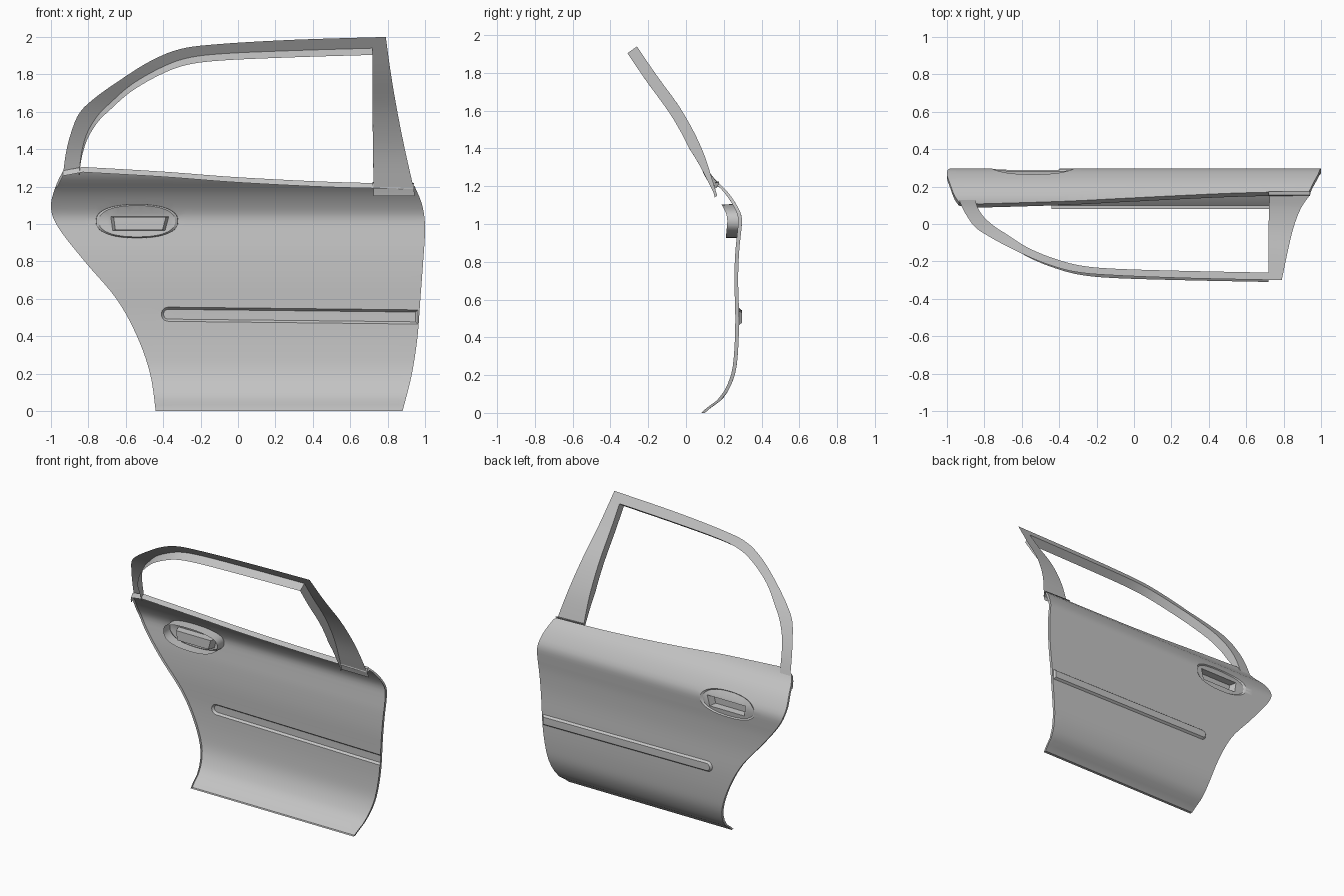
import bpy, bmesh, math
from mathutils import Vector
from mathutils.geometry import delaunay_2d_cdt

if "Cube" in bpy.data.objects:
    bpy.data.objects.remove(bpy.data.objects["Cube"])

grey = bpy.data.materials.new("plain grey")
grey.use_nodes = True
grey.diffuse_color = (0.55, 0.55, 0.55, 1)
grey.node_tree.nodes["Principled BSDF"].inputs["Base Color"].default_value = grey.diffuse_color


def smooth(pts, n=5):
    """Catmull-Rom curve through the points."""
    pts = [Vector(p) for p in pts]
    out = []
    for i in range(len(pts) - 1):
        a, b, c, d = pts[max(i - 1, 0)], pts[i], pts[i + 1], pts[min(i + 2, len(pts) - 1)]
        for k in range(n):
            t = k / n
            out.append(b + (c - a) * t / 2 + (a * 2 - b * 5 + c * 4 - d) * t * t / 2
                       + (b * 3 - a - c * 3 + d) * t ** 3 / 2)
    return out + [pts[-1]]


def lookup(curve, z):
    for a, b in zip(curve, curve[1:]):
        if z <= b[0]:
            return a[1] + (b[1] - a[1]) * max(0, (z - a[0]) / (b[0] - a[0]))
    return curve[-1][1]


def finish(name, bm, angle=30):
    me = bpy.data.meshes.new(name)
    bm.to_mesh(me)
    bm.free()
    me.materials.append(grey)
    ob = bpy.data.objects.new(name, me)
    bpy.context.collection.objects.link(ob)
    bpy.ops.object.select_all(action='DESELECT')
    ob.select_set(True)
    bpy.context.view_layer.objects.active = ob
    bpy.ops.object.shade_smooth_by_angle(angle=math.radians(angle))
    return ob


def loft(name, rows, closed=False, cap=False):
    """Skin consecutive rows of equal length."""
    bm = bmesh.new()
    rings = [[bm.verts.new(p) for p in r] for r in rows]
    n = len(rings[0])
    for a, b in zip(rings, rings[1:]):
        for i in range(n if closed else n - 1):
            j = (i + 1) % n
            bm.faces.new((a[i], a[j], b[j], b[i]))
    if cap:
        bm.faces.new(rings[-1])
    return finish(name, bm)


# Cross-sections as (height, depth)
panel_section = smooth([(0, .10), (.02, .12), (.05, .165), (.1, .213), (.2, .258), (.32, .275),
                        (.5, .281), (.7, .276), (.85, .281), (.95, .291), (1.03, .296),
                        (1.09, .274), (1.17, .22), (1.25, .14), (1.32, .10)])
window_section = smooth([(1.13, .17), (1.2, .15), (1.4, .083), (1.6, -.022), (1.8, -.165), (2, -.3)])

# Outline of the door skin
left_edge = smooth([(-.44, 0), (-.47, .2), (-.54, .4), (-.65, .6), (-.82, .8), (-.96, .98),
                    (-1, 1.09), (-.975, 1.2), (-.935, 1.285)])
top_edge = smooth([(-.83, 1.305), (-.4, 1.28), (0, 1.25), (.5, 1.225), (.935, 1.215)])
right_edge = smooth([(.945, 1.2), (.985, 1.1), (1, .98), (.99, .8), (.975, .6), (.96, .4), (.93, .2), (.88, 0)])
outline = left_edge + top_edge + right_edge

# Moulding and handle contours
TRIM_X, TRIM_END, TRIM_R, BEVEL = -.372, .962, .038, .012
HANDLE = Vector((-.54, 1.015))


def trim_mid(x):
    return .5135 - .011 * x


def trim_contour(inset):
    r = TRIM_R - inset
    end = TRIM_END - inset
    pts = [Vector((end, trim_mid(end) + r))]
    for k in range(13):
        a = math.pi * (.5 + k / 12)
        pts.append(Vector((TRIM_X + r * math.cos(a), trim_mid(TRIM_X) + r * math.sin(a))))
    return pts + [Vector((end, trim_mid(end) - r))]


def oval(scale, n=40):
    pts = []
    for k in range(n):
        c, s = math.cos(k * math.tau / n), math.sin(k * math.tau / n)
        pts.append(HANDLE + scale * Vector((.22 * math.copysign(abs(c) ** .85, c),
                                            .09 * math.copysign(abs(s) ** .85, s))))
    return pts


slot = [Vector(p) for p in ((-.67, .965), (-.39, .965), (-.37, 1.04), (-.68, 1.04))]


def relief(x, z):
    """Raised moulding and slightly sunken handle plate."""
    edge = min(TRIM_R - math.hypot(min(x - TRIM_X, 0), z - trim_mid(x)), TRIM_END - x)
    lift = .015 * min(1, max(0, edge / BEVEL))
    o = (abs(x - HANDLE.x) / .22) ** 2.35 + (abs(z - HANDLE.y) / .09) ** 2.35
    return lift - .01 * min(1, max(0, (1 - o ** .425) / .07))


def skin_y(x, z):
    return lookup(panel_section, z) + relief(x, z)


# Door skin: triangulated sheet with the contours worked into it
points, edges = [], []
for loop in (outline, trim_contour(0), trim_contour(BEVEL), oval(1), oval(.93), slot):
    s, n = len(points), len(loop)
    points += loop
    edges += [(s + i, s + (i + 1) % n) for i in range(n)]
points += [Vector((-1 + .06 * i, .008 + .025 * j)) for i in range(34) for j in range(53)]
verts, _, tris, *_ = delaunay_2d_cdt(points, edges, [], 1, 1e-5)

bm = bmesh.new()
vs = [bm.verts.new((p.x, skin_y(p.x, p.y), p.y)) for p in verts]
for t in tris:
    bm.faces.new([vs[i] for i in reversed(t)])
bmesh.ops.delete(bm, geom=[v for v in bm.verts if not v.link_faces], context='VERTS')

# Folded hem around the rim, deeper along the window sill
rim = [e for e in bm.edges if e.is_boundary]
hem = bmesh.ops.extrude_edge_only(bm, edges=rim)["geom"]
for v in hem:
    if isinstance(v, bmesh.types.BMVert):
        v.co += Vector((0, -.02, -.028 if v.co.z > 1.205 else 0))

# Open the handle slot
hole = []
for f in bm.faces:
    c = f.calc_center_median()
    slope = (c.z - .965) / .075
    if 0 < slope < 1 and -.67 - .01 * slope < c.x < -.39 + .02 * slope:
        hole.append(f)
bmesh.ops.delete(bm, geom=hole, context='FACES')
finish("door_skin", bm)

# Finger pocket behind the slot
centre = sum(slot, Vector((0, 0))) / len(slot)
pocket = []
for depth, scale in ((0, 1), (.05, .9)):
    ring = [centre + (p - centre) * scale for p in slot]
    pocket.append([(p.x, skin_y(*slot[i]) - depth, p.y) for i, p in enumerate(ring)])
loft("handle_pocket", pocket, closed=True, cap=True)

# Oval sleeve behind the handle plate
loft("handle_sleeve", [[(p.x, lookup(panel_section, p.y) - d, p.y) for p in oval(s)]
                       for d, s in ((0, 1), (.078, .99))], closed=True)

# Window frame: arch running into the rear pillar
outer = smooth([(-.935, 1.27), (-.92, 1.38), (-.895, 1.48), (-.85, 1.59), (-.77, 1.67), (-.63, 1.77),
                (-.47, 1.87), (-.31, 1.935), (-.1, 1.962), (.3, 1.985), (.79, 2)])
inner = smooth([(-.85, 1.27), (-.835, 1.39), (-.805, 1.49), (-.75, 1.58), (-.68, 1.65), (-.57, 1.745),
                (-.42, 1.832), (-.28, 1.885), (-.09, 1.91), (.29, 1.927), (.72, 1.94)])
outer += smooth([(.79, 2), (.818, 1.8), (.852, 1.6), (.892, 1.4), (.937, 1.2), (.945, 1.15)])[1:]
inner += smooth([(.72, 1.94), (.72, 1.78), (.72, 1.59), (.722, 1.4), (.725, 1.2), (.725, 1.15)])[1:]


def on_window(p):
    return Vector((p.x, lookup(window_section, p.y), p.y))


flange = Vector((0, -.05, -.036))
loft("window_frame", [[on_window(p) for p in outer],
                      [on_window((p + q) / 2) for p, q in zip(outer, inner)],
                      [on_window(p) for p in inner],
                      [on_window(p) + flange * min(1, max(.25, (p.y - 1.1) * 3)) for p in inner]])

# Sill bead at the foot of the pillar
loft("pillar_sill_bead", [[(x, y, z - .03 * (x - .72)) for x in (.72, .83, .94)]
                          for y, z in ((.175, 1.225), (.155, 1.222), (.15, 1.195))])
